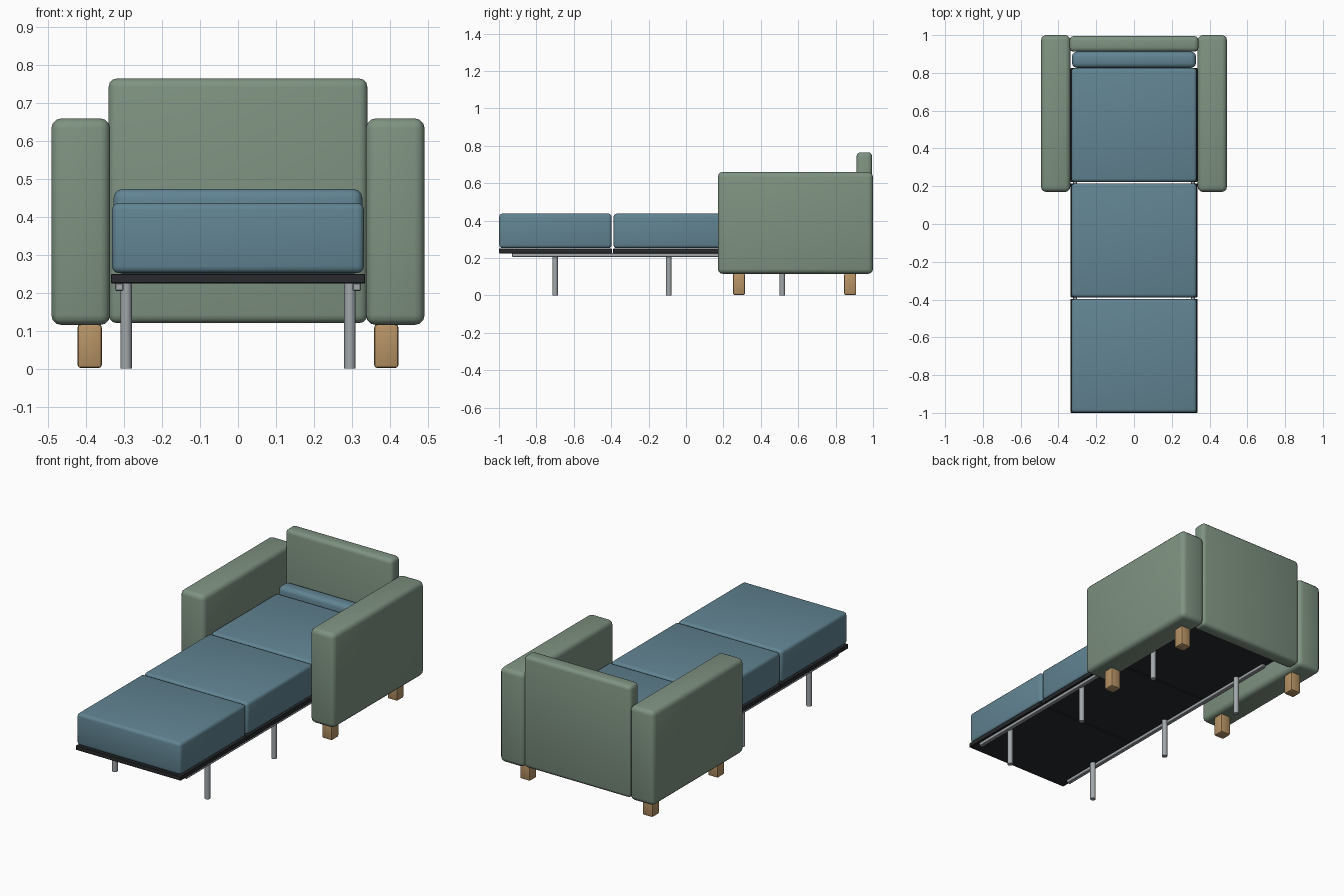
import bpy, math

if "Cube" in bpy.data.objects:
    bpy.data.objects.remove(bpy.data.objects["Cube"])


def material(name, color):
    m = bpy.data.materials.new(name)
    m.diffuse_color = (*color, 1)
    m.use_nodes = True
    m.node_tree.nodes["Principled BSDF"].inputs["Base Color"].default_value = m.diffuse_color
    return m


green = material("green_fabric", (0.21, 0.29, 0.22))
blue = material("blue_fabric", (0.12, 0.23, 0.29))
black = material("black_board", (0.02, 0.023, 0.026))
metal = material("metal", (0.36, 0.39, 0.41))
wood = material("wood", (0.47, 0.29, 0.13))


def finish(ob, name, mat):
    ob.name = name
    ob.data.materials.append(mat)
    bpy.ops.object.shade_smooth_by_angle(angle=math.radians(35))
    return ob


def box(name, x, y, z, mat, bevel=0.0, segments=3):
    """Rounded box from (min, max) ranges."""
    bpy.ops.mesh.primitive_cube_add(size=1, location=[sum(r) / 2 for r in (x, y, z)])
    ob = bpy.context.object
    ob.scale = [r[1] - r[0] for r in (x, y, z)]
    bpy.ops.object.transform_apply(location=False, rotation=False, scale=True)
    if bevel:
        mod = ob.modifiers.new("bevel", "BEVEL")
        mod.width = bevel
        mod.segments = segments
        bpy.ops.object.modifier_apply(modifier=mod.name)
    return finish(ob, name, mat)


# Backrest
box("backrest", (-0.341, 0.341), (0.912, 0.995), (0.12, 0.765), green, 0.022)

# Loose cushion against the backrest
box("back_cushion", (-0.328, 0.328), (0.827, 0.912), (0.25, 0.474), blue, 0.025)

# Three mattress sections, each on its own board
for i, (y0, y1) in enumerate([(-1.0, -0.396), (-0.389, 0.215), (0.222, 0.826)]):
    box(f"seat_cushion_{i + 1}", (-0.332, 0.332), (y0 + 0.001, y1 - 0.001),
        (0.252, 0.437), blue, 0.018)
    box(f"board_{i + 1}", (-0.335, 0.335), (y0, y1), (0.225, 0.25), black, 0.002, 1)

for side, s in (("left", -1), ("right", 1)):
    def span(a, b):
        return tuple(sorted((s * a, s * b)))

    # Armrest and its wooden feet
    box(f"{side}_armrest", span(0.337, 0.492), (0.17, 1.0), (0.115, 0.66), green, 0.027)
    for where, y in (("front", 0.283), ("back", 0.878)):
        box(f"{side}_{where}_foot", span(0.359, 0.423), (y - 0.032, y + 0.032),
            (0.002, 0.117), wood, 0.008, 2)

    # Metal rail with tubular legs
    box(f"{side}_rail", span(0.302, 0.324), (-0.93, 0.73), (0.205, 0.226), metal, 0.003, 1)
    for i, y in enumerate((-0.70, -0.092, 0.515)):
        bpy.ops.mesh.primitive_cylinder_add(vertices=20, radius=0.015, depth=0.225,
                                            location=(s * 0.295, y, 0.1125))
        finish(bpy.context.object, f"{side}_bed_leg_{i + 1}", metal)
